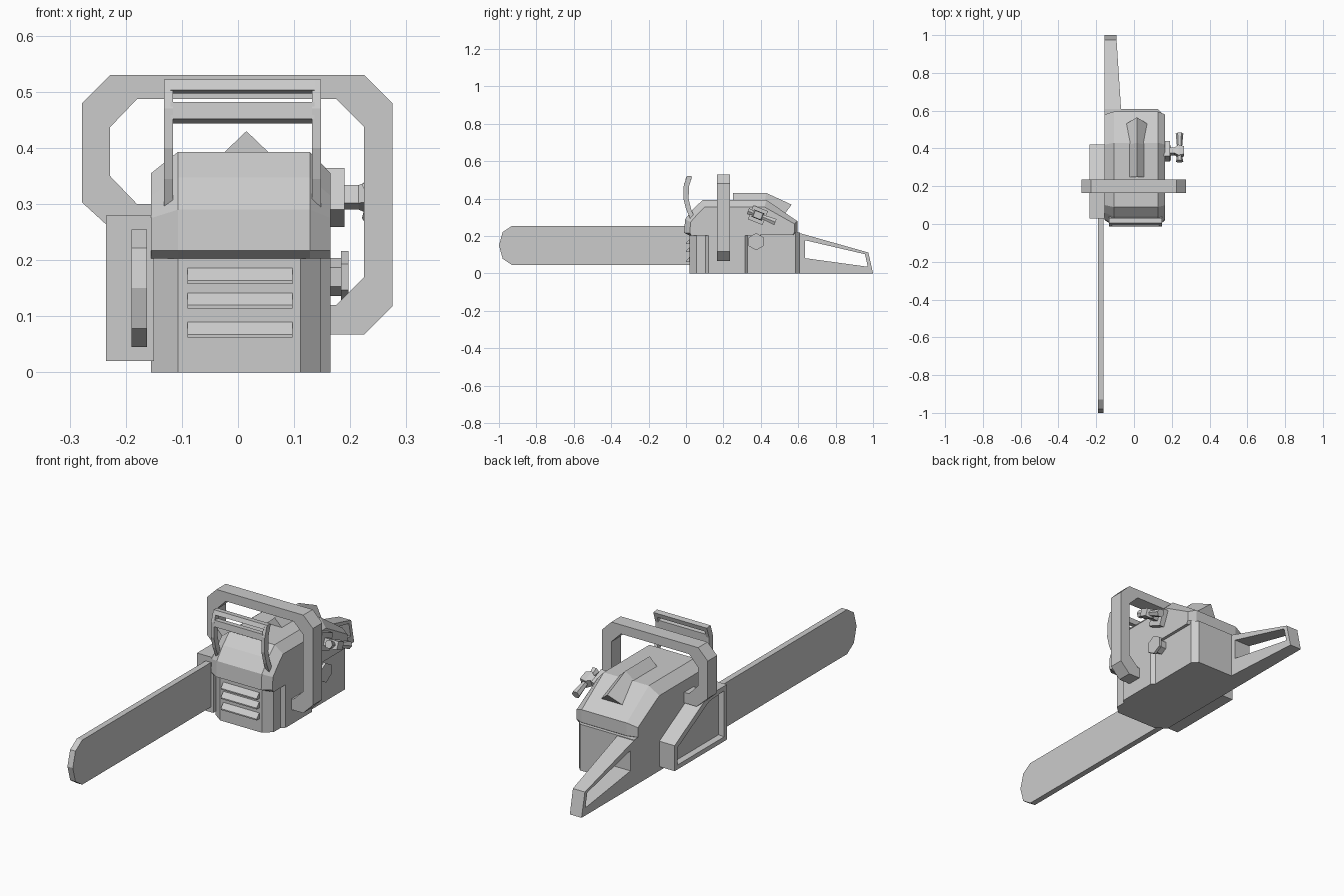
import bpy, bmesh, math
from mathutils import Vector, Matrix


def loft(name, rings, closed=False):
    """Skin equal-length rings; cap both ends unless the rings close on themselves."""
    bm = bmesh.new()
    vs = [[bm.verts.new(p) for p in r] for r in rings]
    n, m = len(rings[0]), len(rings)
    for k in range(m if closed else m - 1):
        a, b = vs[k], vs[(k + 1) % m]
        for i in range(n):
            j = (i + 1) % n
            bm.faces.new((a[i], a[j], b[j], b[i]))
    if not closed:
        bm.faces.new(vs[0])
        bm.faces.new(vs[-1])
    bmesh.ops.recalc_face_normals(bm, faces=bm.faces)
    me = bpy.data.meshes.new(name)
    bm.to_mesh(me)
    bm.free()
    ob = bpy.data.objects.new(name, me)
    bpy.context.collection.objects.link(ob)
    return ob


def ring(pts, axis, t):
    """Place a 2D profile at position t along an axis."""
    return [{'x': (t, u, v), 'y': (u, t, v), 'z': (u, v, t)}[axis] for u, v in pts]


def prism(name, pts, axis, a, b):
    return loft(name, [ring(pts, axis, a), ring(pts, axis, b)])


def circle(cy, cz, r, n=6, turn=math.pi / 2):
    return [(cy + r * math.cos(turn + 2 * math.pi * i / n),
             cz + r * math.sin(turn + 2 * math.pi * i / n)) for i in range(n)]


# Engine housing: stepped sides, chamfered corners
prism("engine_housing", [(-0.107, 0.02), (0.111, 0.02), (0.148, 0.055), (0.148, 0.105),
                         (0.165, 0.12), (0.165, 0.315), (0.15, 0.33), (0.15, 0.585),
                         (0.125, 0.61), (-0.155, 0.61), (-0.155, 0.055)], 'z', 0, 0.218)

# Top cover: full profile in the middle, reduced profile on the chamfered sides
full = [(0.02, 0.203), (-0.01, 0.217), (-0.005, 0.29), (0.04, 0.347), (0.09, 0.393),
        (0.43, 0.393), (0.595, 0.28), (0.595, 0.22), (0.58, 0.205)]
side = [(0.03, 0.203), (0.02, 0.217), (0.025, 0.275), (0.06, 0.315), (0.1, 0.355),
        (0.42, 0.355), (0.58, 0.265), (0.58, 0.22), (0.57, 0.205)]
loft("top_cover", [ring(side, 'x', -0.155), ring(full, 'x', -0.107),
                   ring(full, 'x', 0.128), ring(side, 'x', 0.165)])

# Ridge along the top cover
loft("cover_ridge", [[(0.015 - w, yb, zb), (0.015, yp, zp), (0.015 + w, yb, zb)]
                     for w, yb, zb, yp, zp in ((0.047, 0.25, 0.385, 0.25, 0.43),
                                               (0.047, 0.42, 0.385, 0.43, 0.43),
                                               (0.065, 0.525, 0.315, 0.565, 0.368))])

# Front cooling slats
for i, z in enumerate((0.062, 0.114, 0.158)):
    prism(f"cooling_slat_{i + 1}", [(0.03, z), (0.0, z), (0.0, z + 0.006), (0.022, z + 0.03),
                                    (0.03, z + 0.03)], 'x', -0.09, 0.097)

# Guide bar with faceted nose
prism("guide_bar", [(0.1, 0.045), (-0.93, 0.045), (-0.98, 0.078), (-1, 0.15), (-0.98, 0.222),
                    (-0.93, 0.255), (0.1, 0.255)], 'x', -0.19, -0.162)

# Clutch cover with a sunken outer panel
cover = prism("clutch_cover", [(0.03, 0.02), (0.03, 0.28), (0.17, 0.28), (0.42, 0.14),
                               (0.42, 0.02)], 'x', -0.235, -0.15)
bm = bmesh.new()
bm.from_mesh(cover.data)
outer = min(bm.faces, key=lambda f: f.calc_center_median().x)
bmesh.ops.inset_region(bm, faces=[outer], thickness=0.03, depth=0)
bmesh.ops.inset_region(bm, faces=[outer], thickness=0.008, depth=-0.025)
bm.to_mesh(cover.data)
bm.free()

# Rear handle: tapering frame around a finger opening
frame = [(0.6, 0), (1, 0), (0.975, 0.112), (0.6, 0.218)]
hole = [(0.635, 0.082), (0.972, 0.036), (0.957, 0.103), (0.635, 0.178)]


def taper(pts):
    return [(-0.068 - 0.026 * (y - 0.6) / 0.4, y, z) for y, z in pts]


loft("rear_handle", [ring(frame, 'x', -0.155), taper(frame), taper(hole),
                     ring(hole, 'x', -0.155)], closed=True)

# Wraparound front handle
prism("front_handle", [(-0.15, 0.25), (-0.22, 0.25), (-0.278, 0.303), (-0.278, 0.48),
                       (-0.228, 0.53), (0.225, 0.53), (0.275, 0.48), (0.275, 0.118),
                       (0.225, 0.068), (0.155, 0.068), (0.155, 0.12), (0.175, 0.12),
                       (0.225, 0.17), (0.225, 0.437), (0.175, 0.487), (-0.18, 0.487),
                       (-0.228, 0.437), (-0.228, 0.35), (-0.18, 0.3), (-0.15, 0.3)],
      'y', 0.165, 0.235)

# Hand guard: two curved posts and two crossbars
curve = [(0.022, 0.295), (0.0, 0.345), (-0.014, 0.4), (-0.012, 0.47), (0.005, 0.522)]
post = curve + [(y + 0.028, z - 0.003) for y, z in reversed(curve)]
for label, x in (("left", -0.132), ("right", 0.132)):
    prism(f"guard_post_{label}", post, 'x', x, x + 0.016)
prism("guard_top_bar", [(-0.003, 0.503), (0.005, 0.522), (0.033, 0.519), (0.026, 0.497)],
      'x', -0.12, 0.136)
prism("guard_lower_bar", [(-0.013, 0.452), (-0.01, 0.482), (0.017, 0.48), (0.015, 0.444)],
      'x', -0.12, 0.136)

# Fuel cap: hexagonal neck and flange
prism("fuel_cap_neck", circle(0.375, 0.17, 0.034), 'x', 0.145, 0.186)
prism("fuel_cap", circle(0.375, 0.17, 0.046), 'x', 0.184, 0.197)

# Starter pull: tilted mount, stem and crossbar grip
tilt = Matrix.Translation((0, 0.385, 0.312)) @ Matrix.Rotation(-0.38, 4, 'X')


def tilted(name, x_sections):
    """Boxes skinned along x from (x, half length, half height) sections."""
    ob = loft(name, [[(x, -a, -b), (x, a, -b), (x, a, b), (x, -a, b)] for x, a, b in x_sections])
    ob.data.transform(tilt)


tilted("starter_mount", [(0.155, 0.042, 0.04), (0.19, 0.042, 0.04)])
tilted("starter_stem", [(0.185, 0.016, 0.017), (0.215, 0.016, 0.017), (0.235, 0.03, 0.021),
                        (0.265, 0.022, 0.018)])
grip = loft("starter_grip", [[(0.241 + r * math.cos(k * math.pi / 3), y,
                               r * math.sin(k * math.pi / 3)) for k in range(6)]
                             for y, r in ((-0.058, 0.02), (-0.03, 0.014), (0.03, 0.014),
                                          (0.1, 0.02))])
grip.data.transform(tilt)
